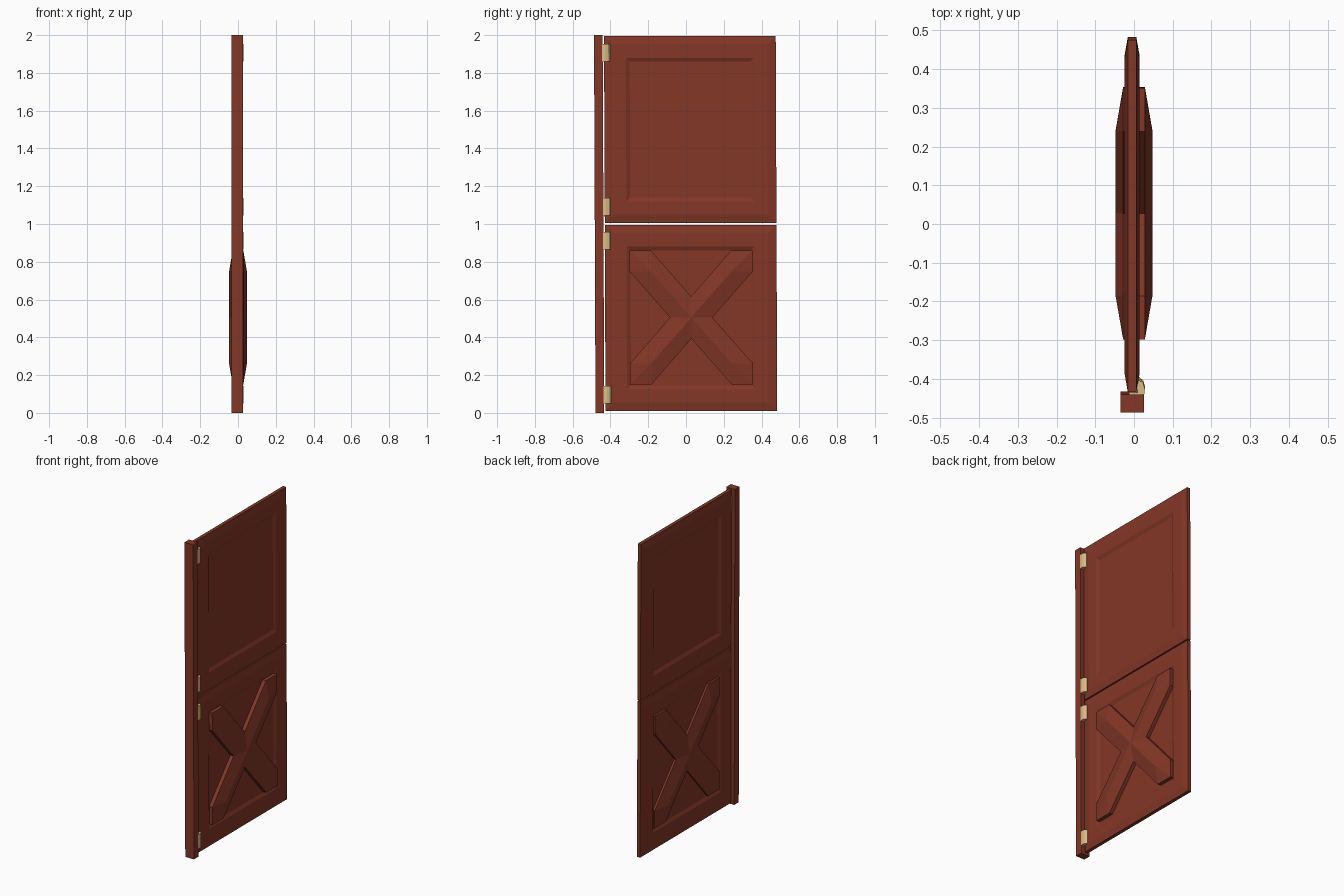
import bpy, bmesh

if "Cube" in bpy.data.objects:
    bpy.data.objects.remove(bpy.data.objects["Cube"])


def material(name, rgb):
    m = bpy.data.materials.new(name)
    m.diffuse_color = (*rgb, 1.0)
    m.use_nodes = True
    m.node_tree.nodes["Principled BSDF"].inputs["Base Color"].default_value = m.diffuse_color
    return m


WOOD = material("red_brown_wood", (0.225, 0.038, 0.02))
BRASS = material("pale_brass", (0.70, 0.50, 0.24))


def finish(name, bm, mat):
    """Merge, lean the part slightly like the rest of the door, and link it."""
    bmesh.ops.remove_doubles(bm, verts=bm.verts, dist=1e-5)
    bmesh.ops.recalc_face_normals(bm, faces=bm.faces)
    for v in bm.verts:
        v.co.y -= 0.004 * (v.co.z - 1.0)
    me = bpy.data.meshes.new(name)
    bm.to_mesh(me)
    bm.free()
    me.materials.append(mat)
    ob = bpy.data.objects.new(name, me)
    bpy.context.collection.objects.link(ob)
    return ob


def prism(name, profile, z0, z1, mat):
    """Extrude an (x, y) profile upwards."""
    bm = bmesh.new()
    face = bm.faces.new([bm.verts.new((x, y, z0)) for x, y in profile])
    ext = bmesh.ops.extrude_face_region(bm, geom=[face])["geom"]
    for v in ext:
        if isinstance(v, bmesh.types.BMVert):
            v.co.z = z1
    return finish(name, bm, mat)


def leaf(name, y0, y1, z0, z1, xc):
    """Door leaf: thin edge, sloped border, flat frame, recessed panel."""
    rings = [(0, 0.011), (0.045, 0.019), (0.115, 0.019), (0.135, 0.010)]
    path = [(i, -t) for i, t in reversed(rings)] + rings
    bm = bmesh.new()
    loops = []
    for i, x in path:
        corners = [(y0 + i, z0 + i), (y1 - i, z0 + i), (y1 - i, z1 - i), (y0 + i, z1 - i)]
        loops.append([bm.verts.new((xc + x, y, z)) for y, z in corners])
    for a, b in zip(loops, loops[1:]):
        for k in range(4):
            n = (k + 1) % 4
            bm.faces.new((a[k], a[n], b[n], b[k]))
    bm.faces.new(loops[0])
    bm.faces.new(loops[-1])
    return finish(name, bm, WOOD)


def cross(name, yc, zc, hy, hz, c, edge, ridge):
    """X brace with ridged arms and hipped ends, on both door sides."""
    bm = bmesh.new()

    def poly(pts):
        bm.faces.new([bm.verts.new((x, yc + y, zc + z)) for x, y, z in pts])

    for sy in (-1, 1):
        for sz in (-1, 1):
            rim = [(0, sz * c), (sy * (hy - c), sz * hz), (sy * hy, sz * hz),
                   (sy * hy, sz * (hz - c)), (sy * c, 0)]
            for s in (-1, 1):
                v1, s1, k, s2, v2 = [(s * edge, y, z) for y, z in rim]
                mid = (s * ridge, 0, 0)
                peak = (s * ridge, sy * (hy - c), sz * (hz - c))
                for f in ((mid, v1, s1, peak), (peak, s1, k), (peak, k, s2), (mid, peak, s2, v2)):
                    poly(f)
            # side walls pass through the panel
            for (ya, za), (yb, zb) in zip(rim, rim[1:]):
                poly([(-edge, ya, za), (-edge, yb, zb), (edge, yb, zb), (edge, ya, za)])
    return finish(name, bm, WOOD)


# hinge post
prism("hinge_post", [(-0.035, -0.483), (0.026, -0.483), (0.026, -0.437), (-0.035, -0.437)],
      0.0, 2.0, WOOD)

# two door leaves and the brace on the lower one
leaf("upper_leaf", -0.43, 0.479, 1.004, 1.995, -0.005)
leaf("lower_leaf", -0.43, 0.479, 0.01, 0.996, -0.005)
cross("lower_cross_brace", 0.026, 0.505, 0.325, 0.355, 0.112, 0.028, 0.0475)

# four hinges with rounded knuckles
hinge = [(-0.013, -0.44), (0.026, -0.44), (0.028, -0.422), (0.024, -0.408),
         (0.013, -0.399), (0.009, -0.412), (0.009, -0.431), (-0.013, -0.431)]
for n, z in enumerate((0.05, 0.865, 1.045, 1.86)):
    prism(f"hinge_{n + 1}", hinge, z, z + 0.092, BRASS)
